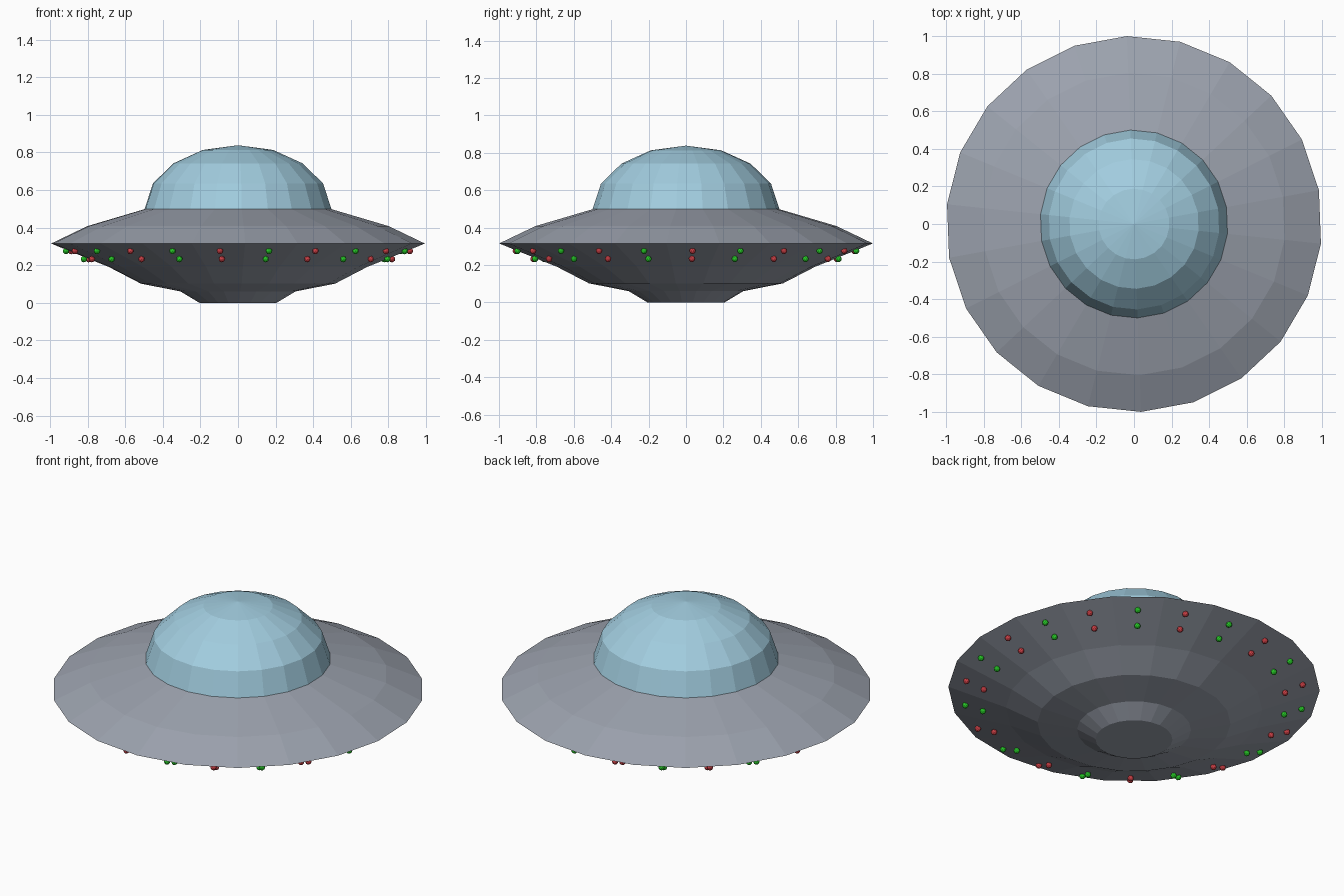
import bpy, bmesh, math
from mathutils import Matrix, Vector

if "Cube" in bpy.data.objects:
    bpy.data.objects.remove(bpy.data.objects["Cube"])

SIDES = 22
STEP = 2 * math.pi / SIDES
TURN = math.radians(10.35)      # angle of the first corner


def material(name, rgb):
    m = bpy.data.materials.new(name)
    m.diffuse_color = (*rgb, 1)
    m.use_nodes = True
    m.node_tree.nodes["Principled BSDF"].inputs["Base Color"].default_value = m.diffuse_color
    return m


hull_grey = material("hull grey", (0.33, 0.36, 0.42))
glass_blue = material("glass blue", (0.36, 0.61, 0.74))
lamp_red = material("lamp red", (0.60, 0.05, 0.06))
lamp_green = material("lamp green", (0.02, 0.58, 0.02))


def finish(name, bm, mat):
    bmesh.ops.recalc_face_normals(bm, faces=bm.faces)
    me = bpy.data.meshes.new(name)
    bm.to_mesh(me)
    bm.free()
    me.materials.append(mat)
    ob = bpy.data.objects.new(name, me)
    bpy.context.collection.objects.link(ob)
    return ob


def lathe(name, profile, mat):
    """Spin (radius, height) points around z; radius 0 gives a tip."""
    bm = bmesh.new()
    rings = []
    for r, z in profile:
        n = SIDES if r > 0 else 1
        rings.append([bm.verts.new((r * math.cos(TURN + i * STEP),
                                    r * math.sin(TURN + i * STEP), z)) for i in range(n)])
    for a, b in zip(rings, rings[1:]):
        for i in range(SIDES):
            j = (i + 1) % SIDES
            quad = [a[i % len(a)], a[j % len(a)], b[j % len(b)], b[i % len(b)]]
            bm.faces.new(list(dict.fromkeys(quad)))
    return finish(name, bm, mat)


# saucer hull, open where the dome sits
lathe("saucer_hull", [(0, 0), (0.207, 0), (0.307, 0.06), (0.52, 0.102), (0.69, 0.19),
                      (1.0, 0.315), (0.805, 0.408), (0.5, 0.498)], hull_grey)

# cockpit dome
lathe("cockpit_dome", [(0.5, 0.498), (0.455, 0.635), (0.345, 0.742),
                       (0.188, 0.813), (0, 0.838)], glass_blue)

# two rows of lamps under the rim, one pair per face, alternating colours
for name, mat, first in (("red_lamps", lamp_red, 0), ("green_lamps", lamp_green, 1)):
    bm = bmesh.new()
    start = math.radians(-96) + first * STEP
    for k in range(SIDES // 2):
        a = start + 2 * k * STEP
        for r, z in ((0.915, 0.275), (0.82, 0.232)):
            pos = Vector((r * math.cos(a), r * math.sin(a), z))
            bmesh.ops.create_icosphere(bm, subdivisions=2, radius=0.017,
                                       matrix=Matrix.Translation(pos))
    finish(name, bm, mat)
